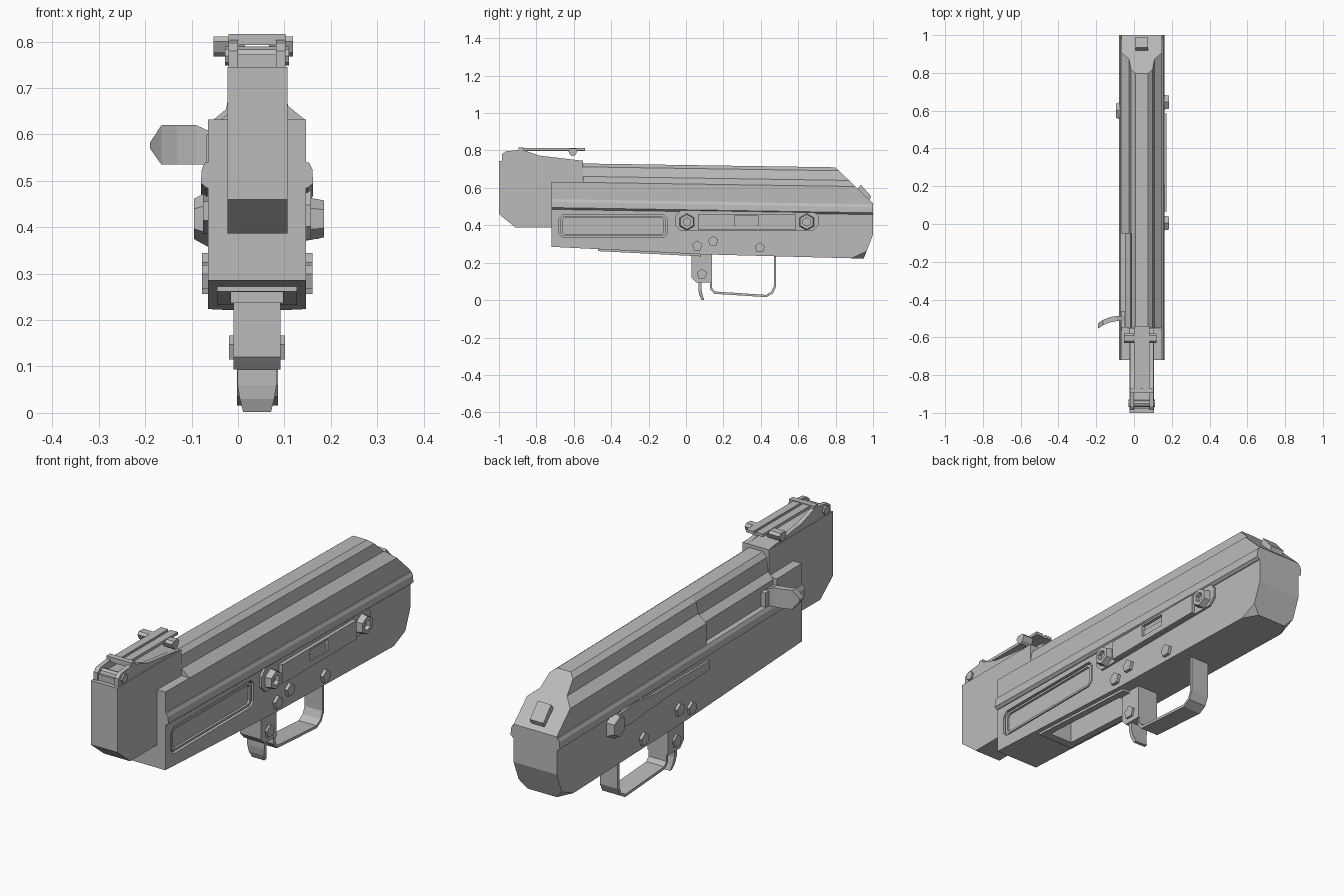
import bpy, bmesh, math
from mathutils import Vector

if "Cube" in bpy.data.objects:
    bpy.data.objects.remove(bpy.data.objects["Cube"], do_unlink=True)

mat = bpy.data.materials.new("grey_metal")
GREY = (0.5, 0.5, 0.5, 1)
mat.diffuse_color = GREY
mat.use_nodes = True
mat.node_tree.nodes["Principled BSDF"].inputs["Base Color"].default_value = GREY

CX = 0.041            # centre plane of the receiver
XL, XR = -0.065, 0.147  # receiver side walls


def finish(name, bm):
    bmesh.ops.recalc_face_normals(bm, faces=bm.faces)
    me = bpy.data.meshes.new(name)
    bm.to_mesh(me)
    bm.free()
    ob = bpy.data.objects.new(name, me)
    me.materials.append(mat)
    bpy.context.collection.objects.link(ob)
    return ob


def loft(name, a, b, cuts=()):
    """Solid between two matching loops, optionally trimmed by planes."""
    bm = bmesh.new()
    va, vb = [bm.verts.new(p) for p in a], [bm.verts.new(p) for p in b]
    bm.faces.new(va)
    bm.faces.new(vb)
    for i in range(len(va)):
        j = (i + 1) % len(va)
        bm.faces.new((va[i], va[j], vb[j], vb[i]))
    bmesh.ops.recalc_face_normals(bm, faces=bm.faces)
    for co, no in cuts:
        geom = bm.verts[:] + bm.edges[:] + bm.faces[:]
        cut = bmesh.ops.bisect_plane(bm, geom=geom, plane_co=co, plane_no=no, clear_outer=True)
        edges = [e for e in cut["geom_cut"] if isinstance(e, bmesh.types.BMEdge)]
        bmesh.ops.holes_fill(bm, edges=edges, sides=0)
    return finish(name, bm)


def side(name, yz, x0, x1, cuts=()):
    """Side profile extruded across x."""
    return loft(name, [(x0, y, z) for y, z in yz], [(x1, y, z) for y, z in yz], cuts)


def run(name, xz, y0, y1, drop=0.0, cuts=()):
    """Cross-section swept along y, falling by drop."""
    d0 = drop * (y0 + 0.72) / 1.72
    d1 = drop * (y1 + 0.72) / 1.72
    return loft(name, [(x, y0, z - d0) for x, z in xz], [(x, y1, z - d1) for x, z in xz], cuts)


def box(name, x0, x1, y0, y1, z0, z1):
    return side(name, [(y0, z0), (y1, z0), (y1, z1), (y0, z1)], x0, x1)


def stud(name, y, z, r, n, x0, x1, top=1.0):
    """Polygonal pin across x, with a tapered end."""
    ang = [math.pi / 2 + 2 * math.pi * i / n for i in range(n)]
    ring = lambda x, s: [(x, y + s * math.cos(t), z + s * math.sin(t)) for t in ang]
    return loft(name, ring(x0, r), ring(x1, r * top))


def carve(ob, cutter):
    m = ob.modifiers.new("cut", 'BOOLEAN')
    m.object, m.solver = cutter, 'EXACT'
    bpy.context.view_layer.objects.active = ob
    bpy.ops.object.modifier_apply(modifier=m.name)
    bpy.data.objects.remove(cutter, do_unlink=True)


def octo(y0, y1, z0, z1, c):
    return [(y0 + c, z0), (y1 - c, z0), (y1, z0 + c), (y1, z1 - c),
            (y1 - c, z1), (y0 + c, z1), (y0, z1 - c), (y0, z0 + c)]


# Lower receiver, rear bottom corners chamfered
corners = []
for edge, s in ((XL, 1), (XR, -1)):
    a, b, c = Vector((edge, 0.88, 0.222)), Vector((edge, 0.968, 0.262)), Vector((edge + s * 0.04, 0.955, 0.22))
    n = (b - a).cross(c - a)
    corners.append((a, n if n.z < 0 else -n))
receiver = side("lower_receiver", [(-0.72, 0.285), (0.08, 0.245), (0.95, 0.222), (1, 0.35), (1, 0.485), (-0.72, 0.515)],
                XL, XR, corners)
carve(receiver, side("panel_cut", octo(-0.68, -0.10, 0.335, 0.455, 0.02), XR - 0.014, XR + 0.05))
carve(receiver, box("well_cut", -0.015, 0.097, -0.43, 0.02, 0.1, 0.36))
# Thin rim inside the side panel
rim = side("panel_rim", octo(-0.672, -0.108, 0.343, 0.447, 0.016), XR - 0.016, XR - 0.004)
carve(rim, side("rim_cut", octo(-0.66, -0.12, 0.352, 0.438, 0.012), XR - 0.05, XR + 0.05))

# Magazine well lip
lip = side("well_lip", [(-0.47, 0.262), (0.08, 0.234), (0.08, 0.26), (-0.47, 0.29)], -0.045, 0.127)
carve(lip, box("lip_cut", -0.015, 0.097, -0.43, 0.02, 0.1, 0.5))

# Flange running round the top of the receiver
run("flange", [(XL - 0.003, 0.485), (XR + 0.003, 0.485), (XR + 0.015, 0.495), (XR + 0.013, 0.525), (XR + 0.006, 0.54),
               (XL - 0.006, 0.54), (XL - 0.013, 0.525), (XL - 0.015, 0.495)], -0.72, 1.0, 0.028)

# Front trunnion and barrel block
run("trunnion", [(XL, 0.52), (XR, 0.52), (XR, 0.632), (XL, 0.632)], -0.72, -0.545, 0.02)
side("front_block", [(-1, 0.46), (-0.91, 0.387), (-0.70, 0.387), (-0.55, 0.5), (-0.55, 0.745), (-1, 0.745)], -0.023, 0.107)

# Top cover, its rear end cut to a slope; the right side is stepped in ahead of the port
slope = [(Vector((0, 0.8, 0.708)), Vector((0, 0.19, 0.2)))]
right = [(XR, 0.52), (XR, 0.632), (0.108, 0.664), (0.098, 0.715), (0.075, 0.733)]
left = [(2 * CX - x, z) for x, z in reversed(right)]
run("top_cover", right + left, -0.05, 1.0, 0.026, slope)
left_in = [(0.007, 0.733), (-0.012, 0.712), (-0.018, 0.65), (-0.047, 0.625), (-0.047, 0.52)]
run("top_cover_front", right + left_in, -0.55, -0.05, 0.026)

# Cover release button on the rear slope
side("cover_button", [(0.915, 0.59), (0.935, 0.617), (0.99, 0.555), (0.975, 0.52)], 0.008, 0.074)

# Charging handle: curved, pointed plate
path = [(-0.04, -0.50), (-0.09, -0.50), (-0.13, -0.508), (-0.165, -0.522), (-0.19, -0.54)]
height = [(0.535, 0.597), (0.535, 0.62), (0.535, 0.62), (0.535, 0.62), (0.57, 0.582)]
for i in range(4):
    ring = []
    for (x, y), (z0, z1) in zip(path[i:i + 2], height[i:i + 2]):
        ring.append([(x, y - 0.014, z0), (x, y + 0.014, z0), (x, y + 0.014, z1), (x, y - 0.014, z1)])
    loft("charging_handle_%d" % (i + 1), *ring)
box("handle_base", XL - 0.003, -0.03, -0.56, -0.46, 0.535, 0.6)

# Left side plate with hex nuts and slotted bar
side("side_plate", octo(-0.06, 0.71, 0.372, 0.478, 0.03), XR - 0.01, XR + 0.01)
bar = side("selector_bar", [(0.065, 0.375), (0.585, 0.375), (0.585, 0.46), (0.065, 0.46)], XR, XR + 0.026)
carve(bar, box("slot_cut", XR + 0.012, XR + 0.1, 0.26, 0.385, 0.40, 0.452))
box("slot_bar", XR, XR + 0.02, 0.265, 0.38, 0.40, 0.43)
for i, y in enumerate((0.005, 0.645)):
    nut = stud("hex_nut_%d" % (i + 1), y, 0.418, 0.047, 6, XR, XR + 0.038, 0.85)
    carve(nut, stud("nut_cut", y, 0.418, 0.022, 6, XR + 0.02, XR + 0.1))

# Right side selector lever and nut
side("selector_lever", [(0.62, 0.40), (0.60, 0.455), (0.46, 0.47), (0.34, 0.455), (-0.06, 0.455),
                        (-0.06, 0.415), (0.26, 0.405), (0.50, 0.385)], XL - 0.010, XL + 0.01)
stud("right_hex_nut", 0.60, 0.418, 0.06, 6, XL, XL - 0.03, 0.72)

# Pentagonal pins on both sides
for i, (y, z) in enumerate(((0.06, 0.29), (0.145, 0.315), (0.395, 0.28))):
    stud("receiver_pin_%d" % (i + 1), y, z, 0.029, 5, XL - 0.013, XR + 0.014)
stud("catch_pin", 0.085, 0.138, 0.029, 5, -0.019, 0.101)

# Magazine catch block and lever
side("catch_block", [(0.03, 0.25), (0.03, 0.12), (0.055, 0.093), (0.14, 0.093), (0.14, 0.25)], -0.01, 0.092)
lever = [((0.066, 0.085), 0.11, 0.043), ((0.066, 0.082), 0.06, 0.042), ((0.07, 0.088), 0.03, 0.037), ((0.082, 0.097), 0.002, 0.03)]
for i in range(3):
    rings = [[(CX - w, y[0], z), (CX + w, y[0], z), (CX + w, y[1], z), (CX - w, y[1], z)] for y, z, w in lever[i:i + 2]]
    loft("catch_lever_%d" % (i + 1), *rings)

# Trigger guard strap: outer path followed by the inner path
outer = [(0.128, 0.10), (0.128, 0.06), (0.15, 0.034), (0.43, 0.016), (0.465, 0.036), (0.482, 0.072), (0.482, 0.24)]
inner = [(0.47, 0.24), (0.47, 0.076), (0.457, 0.046), (0.428, 0.028), (0.156, 0.046), (0.14, 0.064), (0.14, 0.10)]
side("trigger_guard", outer + inner, -0.002, 0.086)

# Rear sight: ramps, hinge, leaf and slider
for tag, x0, x1, s0, s1 in (("right", -0.02, 0.0, -0.053, 0.015), ("left", 0.082, 0.102, 0.067, 0.118)):
    side(tag + "_sight_ramp", [(-0.985, 0.745), (-0.985, 0.78), (-0.965, 0.795), (-0.88, 0.805), (-0.78, 0.772), (-0.55, 0.745)], x0, x1)
    side(tag + "_sight_slider", [(-0.63, 0.80), (-0.62, 0.778), (-0.605, 0.768), (-0.59, 0.778), (-0.58, 0.80), (-0.59, 0.811), (-0.62, 0.811)], s0, s1)
side("sight_bed", [(-0.98, 0.745), (-0.98, 0.772), (-0.80, 0.765), (-0.55, 0.745)], -0.01, 0.092)
stud("sight_hinge", -0.95, 0.769, 0.02, 8, -0.028, 0.11)
for tag, x0, x1 in (("right", 0.0, 0.035), ("left", 0.047, 0.082)):
    box(tag + "_sight_leaf", x0, x1, -0.89, -0.54, 0.80, 0.813)
box("sight_leaf_web", 0.03, 0.052, -0.89, -0.54, 0.797, 0.806)
box("sight_leaf_end", -0.02, 0.102, -0.895, -0.87, 0.793, 0.816)
